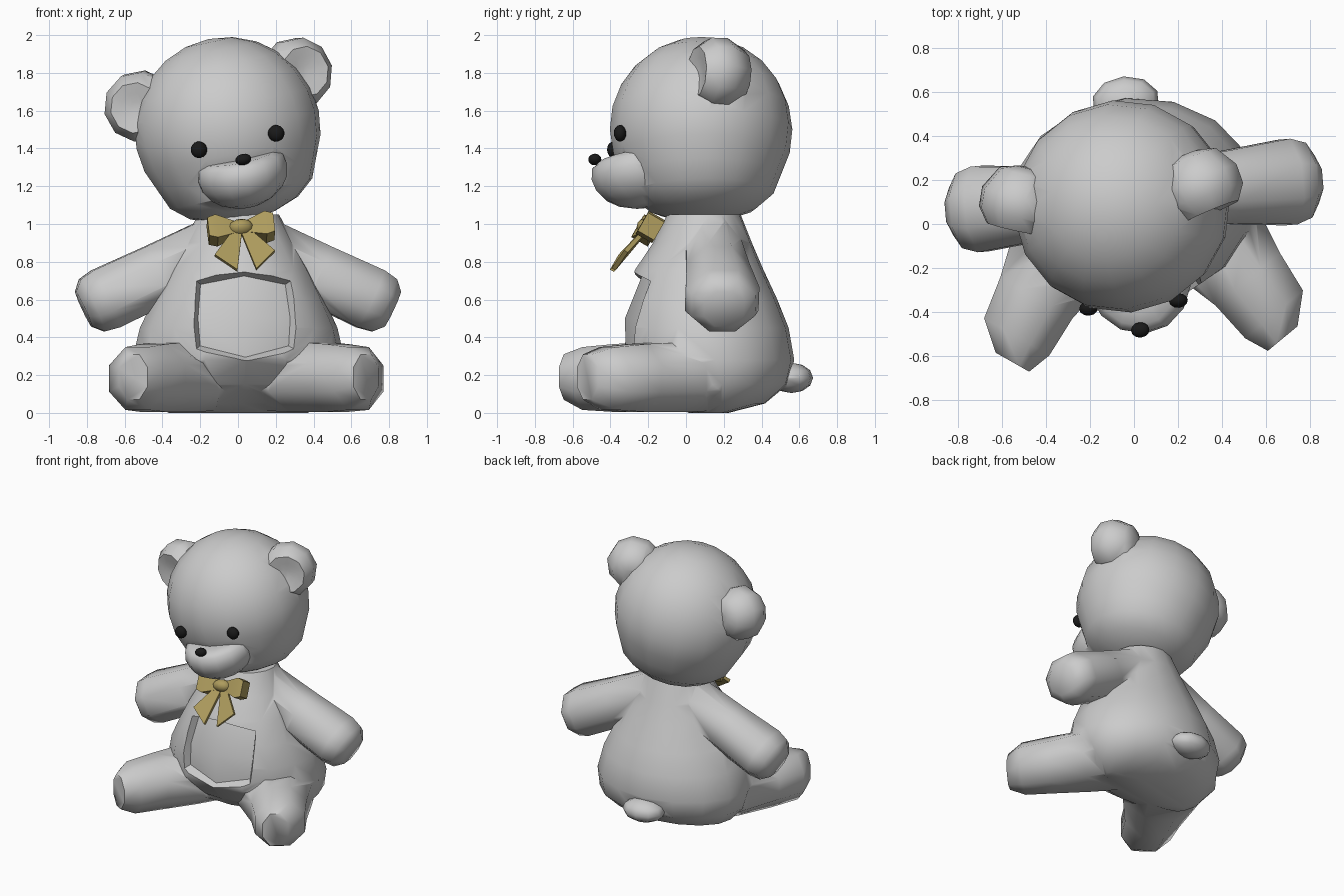
import bpy, bmesh
from math import sin, cos, pi, radians
from mathutils import Matrix, Vector

if "Cube" in bpy.data.objects:
    bpy.data.objects.remove(bpy.data.objects["Cube"])


def T(x, y, z):
    return Matrix.Translation((x, y, z))


def R(deg, axis):
    return Matrix.Rotation(radians(deg), 4, axis)


BODY = T(0, 0.13, 0) @ R(5, 'Z')
HEAD = T(-0.055, 0.08, 1.5) @ R(5, 'Z') @ R(-12, 'Y')
BOW = T(0.015, -0.2, 0.975) @ R(5, 'Z') @ R(-4, 'Y') @ R(-30, 'X')


def material(name, color):
    m = bpy.data.materials.new(name)
    m.diffuse_color = color
    m.use_nodes = True
    m.node_tree.nodes["Principled BSDF"].inputs["Base Color"].default_value = m.diffuse_color
    return m


BLACK = material("black", (0.01, 0.01, 0.01, 1))
GOLD = material("gold", (0.42, 0.33, 0.11, 1))


def smooth(ob, angle):
    bpy.ops.object.select_all(action='DESELECT')
    bpy.context.view_layer.objects.active = ob
    ob.select_set(True)
    bpy.ops.object.shade_smooth_by_angle(angle=radians(angle))


def finish(name, bm, matrix, mat=None, angle=None):
    bm.transform(matrix)
    bmesh.ops.recalc_face_normals(bm, faces=bm.faces)
    me = bpy.data.meshes.new(name)
    bm.to_mesh(me)
    bm.free()
    ob = bpy.data.objects.new(name, me)
    bpy.context.collection.objects.link(ob)
    if mat:
        me.materials.append(mat)
    if angle:
        smooth(ob, angle)
    return ob


def loft(name, rings, matrix, mat=None, angle=None):
    """Skin a list of equal-length point rings and cap both ends."""
    bm = bmesh.new()
    vs = [[bm.verts.new(p) for p in r] for r in rings]
    n = len(rings[0])
    for a, b in zip(vs, vs[1:]):
        for i in range(n):
            j = (i + 1) % n
            bm.faces.new((a[i], a[j], b[j], b[i]))
    bm.faces.new(vs[0])
    bm.faces.new(vs[-1])
    return finish(name, bm, matrix, mat, angle)


def oval(center, u, v, n, phase=0.0):
    c, u, v = Vector(center), Vector(u), Vector(v)
    return [c + u * cos(2 * pi * i / n + phase) + v * sin(2 * pi * i / n + phase) for i in range(n)]


def ball(name, loc, radii, matrix, mat=None, segs=12, rings=8, top=1.0, jowl=0.0):
    """Ellipsoid, optionally cut flat on top or fuller near the bottom."""
    bm = bmesh.new()
    bmesh.ops.create_uvsphere(bm, u_segments=segs, v_segments=rings, radius=1)
    for v in bm.verts:
        k = 1 + jowl * max(0, -v.co.z - .5)
        v.co = (v.co.x * k, v.co.y * k, min(v.co.z, top))
    bmesh.ops.dissolve_degenerate(bm, dist=1e-5, edges=bm.edges)
    return finish(name, bm, matrix @ T(*loc) @ Matrix.Diagonal((*radii, 1)), mat, 60 if mat else None)


def merge(target, others, op='UNION'):
    for other in others:
        mod = target.modifiers.new("merge", 'BOOLEAN')
        mod.operation, mod.object, mod.solver = op, other, 'EXACT'
        bpy.context.view_layer.objects.active = target
        bpy.ops.object.modifier_apply(modifier=mod.name)
        bpy.data.objects.remove(other)


# Body: z, half width, front y, back y
sections = [(0, .37, .02, .22), (.05, .45, -.12, .42), (.15, .54, -.25, .54), (.28, .565, -.36, .575),
            (.45, .525, -.37, .545), (.6, .455, -.335, .485), (.76, .375, -.27, .41),
            (.9, .295, -.175, .35), (1.05, .215, -.1, .29)]
rings = [oval((0, (f + b) / 2 - .13, z), (w, 0, 0), (0, (b - f) / 2, 0), 16) for z, w, f, b in sections]
body = loft("body", rings, BODY)

# Recessed belly panel, cut with a flaring block
bm = bmesh.new()
rows = [(.225, .68, -.165, .725, -.235), (.245, .5, -.24, .5, -.325), (.235, .355, -.26, .295, -.32)]
grid = [[bm.verts.new(p) for p in ((-x, y - .13, z), (0, cy - .13, cz), (x, y - .13, z))]
        for x, z, y, cz, cy in rows]
for a, b in zip(grid, grid[1:]):
    for i in range(2):
        bm.faces.new((a[i], a[i + 1], b[i + 1], b[i]))
ext = bmesh.ops.extrude_face_region(bm, geom=bm.faces[:], use_keep_orig=True)
for v in ext["geom"]:
    if isinstance(v, bmesh.types.BMVert):
        v.co = (v.co.x * 1.6, v.co.y - .25, .51 + (v.co.z - .51) * 1.6)
merge(body, [finish("belly_cutter", bm, BODY)], 'DIFFERENCE')

# Head, with muzzle and nose
head = ball("head", (0, 0, 0), (.495, .485, .49), HEAD, segs=16, rings=12, jowl=.5)
muzzle = ball("muzzle", (0, 0, 0), (.245, .27, .19), HEAD @ T(0, -.32, -.23) @ R(9, 'X'),
              segs=14, rings=10, top=.45)
ball("nose", (0, -.568, -.162), (.043, .035, .03), HEAD, BLACK)

# Paired parts
limbs = [ball("tail", (0, .43, .185), (.155, .115, .08), BODY, segs=10, rings=6)]
ears = []
for s, side in ((1, "right"), (-1, "left")):
    ball(side + "_eye", (s * .21, -.45, -.065), (.044, .033, .044), HEAD, BLACK)

    # Ear: turned cup with a shallow hollow front
    a = radians(27)
    place = HEAD @ T(s * .475 * cos(a), .06, .475 * sin(a)) @ R(s * 18, 'Z')
    prof = [(.05, .16), (.13, .135), (.19, .03), (.185, -.06), (.135, -.125), (.08, -.115), (.03, -.105)]
    ears.append(loft(side + "_ear", [oval((0, y, 0), (r, 0, 0), (0, 0, r), 10) for r, y in prof], place))

    # Arm: tapered tube sloping outward and down
    d = Vector((s * .906, 0, -.423))
    nrm = Vector((s * .423, 0, .906))
    base = Vector((s * .15, 0, .862))
    arm = [(-.05, .175, .155), (.3, .175, .18), (.61, .18, .212), (.69, .165, .185), (.74, .11, .115)]
    limbs.append(loft(side + "_arm", [oval(base + d * t, nrm * h, (0, w, 0), 8, pi / 8)
                                      for t, h, w in arm], BODY))

    # Leg: lies on the ground, turned outward, flaring at the hip, toe turned in
    d = Vector((s * .569, -.823, 0))
    nrm = Vector((s * .823, .569, 0))
    base = Vector((s * .21, -.03, 0))
    leg = [(-.05, 0, .19, .33, .19), (.22, 0, .19, .27, .2), (.48, 0, .185, .205, .195),
           (.68, -.01, .182, .185, .18), (.79, -.05, .19, .095, .13)]
    limbs.append(loft(side + "_leg", [oval(base + d * t + nrm * o + Vector((0, 0, z)), nrm * w,
                                           (0, 0, h), 8, pi / 8) for t, o, z, w, h in leg], BODY))

    # Bow loop and ribbon tail
    wing = [(.03, .035, .025), (.13, .07, .05), (.175, .055, .05)]
    loft(side + "_bow_loop", [[(s * x, -w, -h), (s * x, w, -h), (s * x, w, h), (s * x, -w, h)]
                              for x, h, w in wing], BOW, GOLD, 20)
    ends = [((.04, -.01, -.01), (0, -.01, -.04)), ((.16, -.05, -.18), (.05, -.055, -.285))]
    loft(side + "_bow_tail", [[(s * p[0], p[1] + o, p[2]) for p, o in
                               ((p, -.012), (q, -.012), (q, .012), (p, .012))]
                              for p, q in ends], BOW, GOLD, 20)

# Bow knot
ball("bow_knot", (0, -.01, 0), (.07, .055, .045), BOW, GOLD, segs=10, rings=6)

# Sew the limbs and ears on, as one skin each
merge(body, limbs)
merge(head, [muzzle] + ears)
smooth(body, 60)
smooth(head, 50)
